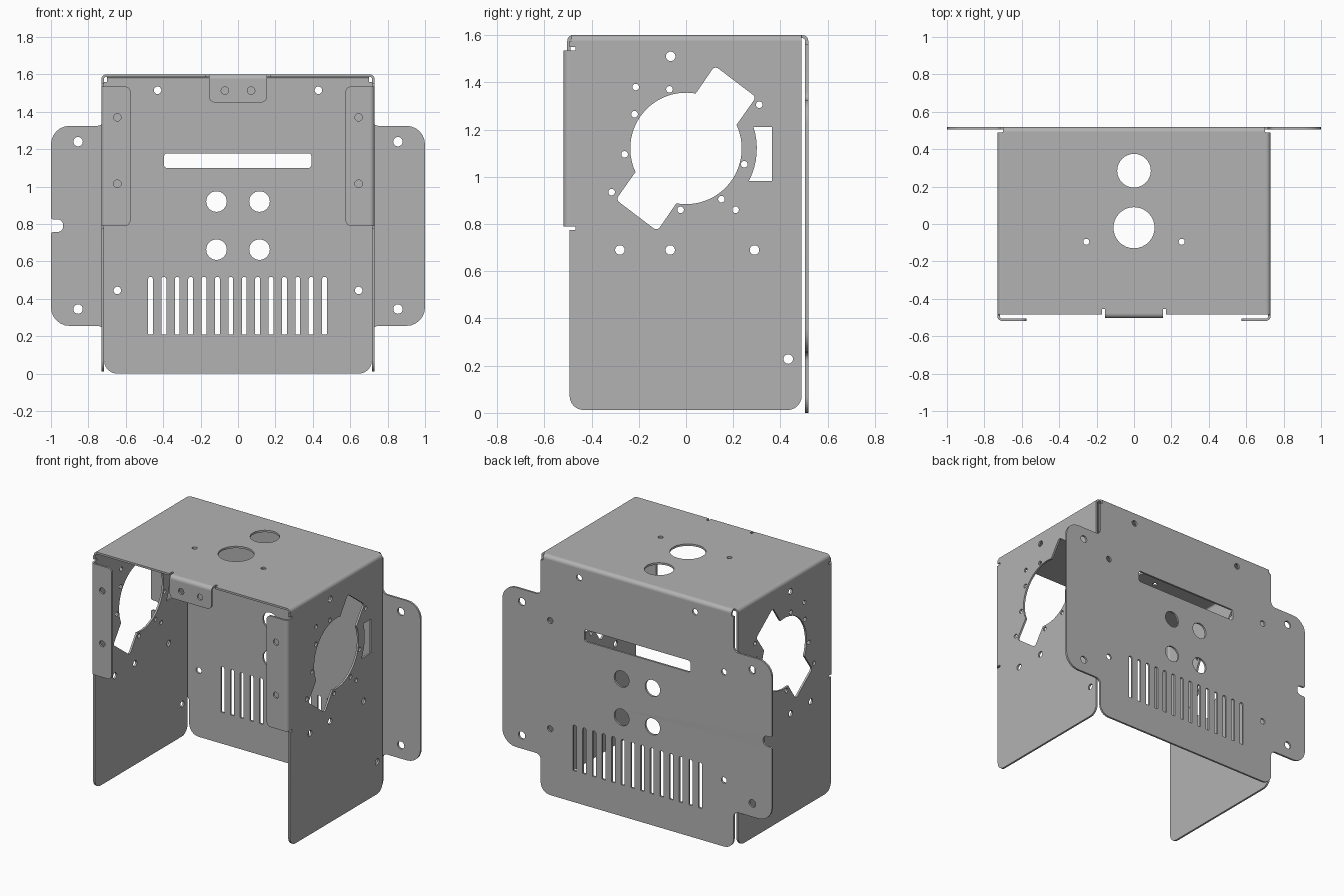
import bpy, bmesh
from math import cos, sin, radians, sqrt
from mathutils import Matrix, Vector

if "Cube" in bpy.data.objects:
    bpy.data.objects.remove(bpy.data.objects["Cube"])

T = 0.013         # sheet thickness
R = 0.025         # outer bend radius
HX, HY, TOP = 0.73, 0.518, 1.6
X, Y, Z = Vector((1, 0, 0)), Vector((0, 1, 0)), Vector((0, 0, 1))

steel = bpy.data.materials.new("grey_steel")
steel.use_nodes = True
steel.diffuse_color = (0.45, 0.45, 0.45, 1)
steel.node_tree.nodes["Principled BSDF"].inputs["Base Color"].default_value = (0.45, 0.45, 0.45, 1)


def arc(cx, cy, r, a, b, n=8):
    angles = [radians(a + (b - a) * i / n) for i in range(n + 1)]
    return [(cx + r * cos(t), cy + r * sin(t)) for t in angles]


def circle(cx, cy, r):
    return arc(cx, cy, r, 0, 360, 32)[:-1]


def rounded(corners, n=6):
    """Closed outline from (u, v, radius) corners; radius is optional."""
    out = []
    for i, c in enumerate(corners):
        p = Vector(c[:2])
        r = c[2] if len(c) > 2 else 0
        if not r:
            out.append(tuple(p))
            continue
        a = (Vector(corners[i - 1][:2]) - p).normalized()
        b = (Vector(corners[(i + 1) % len(corners)][:2]) - p).normalized()
        half = a.angle(b) / 2
        bis = (a + b).normalized()
        centre = p + bis * r / sin(half)
        start = p + a * (r * cos(half) / sin(half)) - centre
        end = p + b * (r * cos(half) / sin(half)) - centre
        sweep = start.angle_signed(end)
        for k in range(n + 1):
            out.append(tuple(centre + Matrix.Rotation(-sweep * k / n, 2) @ start))
    return out


def box(u0, v0, u1, v1, r=0):
    return rounded([(u0, v0, r), (u1, v0, r), (u1, v1, r), (u0, v1, r)])


def sheet(name, outline, holes, origin, u, v, depth=T):
    """Flat outline with holes, extruded about the plane origin + u, v."""
    cu = bpy.data.curves.new(name, 'CURVE')
    cu.dimensions, cu.fill_mode, cu.extrude = '2D', 'BOTH', depth / 2
    for loop in [outline] + holes:
        s = cu.splines.new('POLY')
        s.points.add(len(loop) - 1)
        for pt, (a, b) in zip(s.points, loop):
            pt.co = (a, b, 0, 1)
        s.use_cyclic_u = True
    tmp = bpy.data.objects.new(name + "_profile", cu)
    bpy.context.collection.objects.link(tmp)
    graph = bpy.context.evaluated_depsgraph_get()
    me = bpy.data.meshes.new_from_object(tmp.evaluated_get(graph))
    bpy.data.objects.remove(tmp)
    bpy.data.curves.remove(cu)
    w = u.cross(v)
    bm = bmesh.new()
    bm.from_mesh(me)
    bmesh.ops.remove_doubles(bm, verts=bm.verts, dist=1e-5)
    for vert in bm.verts:
        a, b, c = vert.co
        vert.co = Vector(origin) + u * a + v * b + w * c
    bmesh.ops.recalc_face_normals(bm, faces=bm.faces)
    bm.to_mesh(me)
    bm.free()
    me.materials.clear()
    me.materials.append(steel)
    me.name = name
    ob = bpy.data.objects.new(name, me)
    bpy.context.collection.objects.link(ob)
    bpy.ops.object.select_all(action='DESELECT')
    ob.select_set(True)
    bpy.context.view_layer.objects.active = ob
    bpy.ops.object.shade_smooth_by_angle(angle=radians(35))
    return ob


def bend(name, centre, u, v, length):
    """Quarter-round fold from direction u to direction v."""
    sheet(name, arc(0, 0, R, 0, 90) + arc(0, 0, R - T, 90, 0), [], centre, u, v, length)


# Back panel with mounting ears and edge notch
half = [(0.716, 0, 0.07), (0.716, 0.255, 0.035), (1, 0.255, 0.1), (1, 1.325, 0.1),
        (0.716, 1.325, 0.035), (0.716, 1.56), (0.70, 1.56), (0.70, TOP - R)]
notch = [(-1, 0.825, 0.012), (-0.935, 0.825, 0.03), (-0.935, 0.757, 0.03), (-1, 0.757, 0.012)]
left_edge = [(-c[0],) + c[1:] for c in reversed(half)]
outline = rounded(half + left_edge[:5] + notch + left_edge[5:])
holes = [box(-0.395, 1.10, 0.392, 1.178, 0.015)]
for s in (-1, 1):
    holes += [circle(s * x, z, r) for x, z, r in (
        (0.115, 0.92, 0.055), (0.115, 0.663, 0.055), (0.43, 1.515, 0.02), (0.645, 0.445, 0.02),
        (0.645, 1.17, 0.02), (0.855, 1.24, 0.025), (0.855, 0.345, 0.025))]
for i in range(14):
    x = -0.468 + i * 0.0716
    holes.append(rounded([(x - 0.013, 0.21, 0.003), (x + 0.013, 0.21, 0.003),
                          (x + 0.013, 0.517, 0.012), (x - 0.013, 0.517, 0.012)]))
sheet("back_panel", outline, holes, (0, HY - T / 2, 0), X, Z)
bend("back_bend", (0, HY - R, TOP - R), Y, Z, 1.40)

# Top panel with relief cuts beside the front tab
FRONT = -0.485
right = [(0.155, FRONT + 0.007), (0.155, -0.455), (0.17, -0.455), (0.17, FRONT),
         (HX - R, FRONT), (HX - R, HY - R)]
outline = right + [(-x, y) for x, y in reversed(right)]
holes = [circle(0, 0.285, 0.09), circle(0, -0.02, 0.11),
         circle(0.255, -0.095, 0.016), circle(-0.255, -0.095, 0.016)]
sheet("top_panel", outline, holes, (0, 0, TOP - T / 2), X, Y)

# Front tab folded down from the top
bend("front_tab_bend", (0, FRONT + 0.007, TOP - R), -Y, Z, 0.31)
tab = rounded([(-0.155, 1.45, 0.03), (0.155, 1.45, 0.03), (0.155, TOP - R), (-0.155, TOP - R)])
sheet("front_tab", tab, [circle(-0.07, 1.513, 0.02), circle(0.07, 1.513, 0.02)],
      (0, FRONT + 0.007 - R + T / 2, 0), X, Z)

# Side openings: round port with two arms, curved slot, screw holes
CZ = 1.12
arm = rounded([(0.213, 0.1), (0.297, 0.217, 0.018), (0.122, 0.35, 0.018), (0.04, 0.233)])[1:-1]
upper = arm + arc(0, 0, 0.236, 80, 205, 28)
port = [(y, CZ + z) for y, z in upper] + [(-y, CZ - z) for y, z in upper]
slot = [(0.365, 0.982), (0.365, 1.21)]
for i in range(9):
    z = 1.21 - i * 0.0285
    slot.append((sqrt(0.09 - (z - CZ) ** 2), z))
side_holes = [port, slot]
side_holes += [circle(y, z, 0.014) for y, z in (
    (-0.213, 1.38), (-0.07, 1.37), (-0.218, 1.265), (-0.26, 1.095), (-0.315, 0.935), (-0.023, 0.86),
    (0.15, 0.905), (0.21, 0.86), (0.247, 1.053), (0.31, 1.305))]
side_holes += [circle(y, z, 0.02) for y, z in (
    (-0.065, 1.51), (-0.28, 0.69), (-0.067, 0.69), (0.29, 0.69), (0.433, 0.228))]

# Side panels, their top bends and front flanges
E = R - HY        # front edge of the sides
F0, F1 = 0.79, 1.535
side = rounded([(E, 0.012, 0.06), (0.49, 0.012, 0.06), (0.49, TOP - R), (E, TOP - R),
                (E, F1 + 0.015), (E + 0.025, F1 + 0.015), (E + 0.025, F1), (E, F1),
                (E, F0), (E + 0.025, F0), (E + 0.025, F0 - 0.015), (E, F0 - 0.015)])
flange = rounded([(0.575, F0, 0.03), (HX - R, F0), (HX - R, F1), (0.575, F1, 0.03)])
flange_holes = [circle(0.645, 1.37, 0.02), circle(0.645, 1.015, 0.02)]
for s, label in ((1, "left"), (-1, "right")):
    out = X * s
    sheet(label + "_side", side, side_holes, (s * (HX - T / 2), 0, 0), Y, Z)
    bend(label + "_top_bend", (s * (HX - R), (0.49 + FRONT) / 2, TOP - R), out, Z, 0.49 - FRONT)
    bend(label + "_flange_bend", (s * (HX - R), E, (F0 + F1) / 2), out, -Y, F1 - F0)
    sheet(label + "_flange", flange, flange_holes, (0, T / 2 - HY, 0), out, Z)
